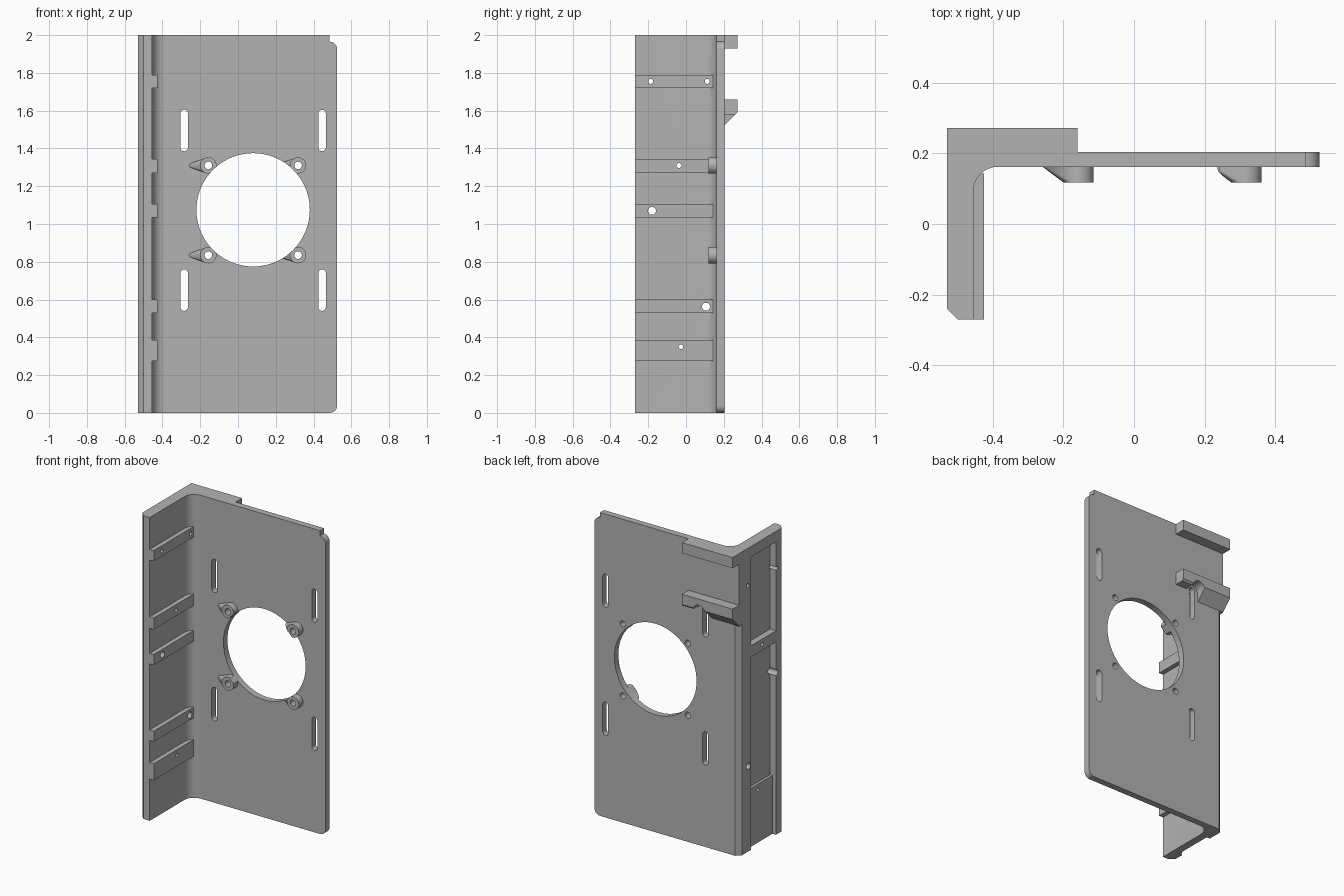
import bpy, bmesh
from math import sin, cos, pi, radians
from mathutils import Vector

if "Cube" in bpy.data.objects:
    bpy.data.objects.remove(bpy.data.objects["Cube"], do_unlink=True)

grey = bpy.data.materials.new("matte grey")
grey.use_nodes = True
colour = (0.45, 0.45, 0.45, 1)
grey.diffuse_color = colour
grey.node_tree.nodes["Principled BSDF"].inputs["Base Color"].default_value = colour

AXES = {"x": lambda u, v, w: (w, u, v),
        "y": lambda u, v, w: (u, w, v),
        "z": lambda u, v, w: (u, v, w)}


def make(name, bm):
    bmesh.ops.recalc_face_normals(bm, faces=bm.faces)
    mesh = bpy.data.meshes.new(name)
    bm.to_mesh(mesh)
    bm.free()
    mesh.materials.append(grey)
    ob = bpy.data.objects.new(name, mesh)
    bpy.context.collection.objects.link(ob)
    return ob


def prism(name, points, axis, lo, hi):
    """Extrude a flat outline along an axis."""
    bm = bmesh.new()
    ends = [[bm.verts.new(AXES[axis](u, v, w)) for u, v in points] for w in (lo, hi)]
    n = len(points)
    for end in ends:
        bm.faces.new(end)
    for i in range(n):
        j = (i + 1) % n
        bm.faces.new((ends[0][i], ends[0][j], ends[1][j], ends[1][i]))
    return make(name, bm)


def rect(u0, u1, v0, v1):
    return [(u0, v0), (u1, v0), (u1, v1), (u0, v1)]


def box(name, xs, ys, zs):
    return prism(name, rect(*xs, *ys), "z", *zs)


def arc(cu, cv, r, a0, a1, n=8):
    angles = [radians(a0 + (a1 - a0) * i / n) for i in range(n + 1)]
    return [(cu + r * cos(a), cv + r * sin(a)) for a in angles]


def circle(cu, cv, r, n=32):
    return arc(cu, cv, r, 0, 360, n)[:-1]


def cut(ob, cutters):
    """Subtract every cutter and bake the result."""
    for c in cutters:
        m = ob.modifiers.new("cut", "BOOLEAN")
        m.operation, m.solver, m.object = "DIFFERENCE", "EXACT", c
    bpy.context.view_layer.update()
    deps = bpy.context.evaluated_depsgraph_get()
    mesh = bpy.data.meshes.new_from_object(ob.evaluated_get(deps))
    ob.modifiers.clear()
    ob.data = mesh


FRONT, BACK, TAB = 0.162, 0.204, 0.272
LEFT, RIGHT, INNER, RIB = -0.53, 0.525, -0.455, -0.425
ALONG = (LEFT, -0.16)

# Angled body: back plate and side wall with an inside fillet
plan = [(LEFT, -0.24), (-0.5, -0.27), (INNER, -0.27)]
plan += arc(-0.385, 0.092, 0.07, 180, 90)
plan += [(RIGHT, FRONT), (RIGHT, BACK), (-0.5, BACK), (LEFT, 0.174)]
body = prism("angled_body", plan, "z", 0, 2)

# Cutters for the plate: fan opening, slots, corners
opening = prism("opening_cutter", circle(0.08, 1.075, 0.3, 72), "y", 0, 0.4)
cutters = [opening]
for x in (-0.285, 0.445):
    for z0, z1 in ((0.54, 0.76), (1.385, 1.605)):
        outline = arc(x, z1 - 0.02, 0.02, 0, 180) + arc(x, z0 + 0.02, 0.02, 180, 360)
        cutters.append(prism("slot_cutter", outline, "y", 0.1, 0.4))
low = [(0.6, -0.1), (0.6, 0.04)] + arc(0.485, 0.04, 0.04, 0, -90) + [(0.485, -0.1)]
high = [(0.6, 2.1), (0.485, 2.1)] + arc(0.485, 1.925, 0.04, 90, 0) + [(0.6, 1.925)]
cutters += [prism("corner_cutter", p, "y", 0.1, 0.3) for p in (low, high)]

# Cutters for the outer face of the wall: pockets split by a cross bar
for z0, z1 in ((0.385, 1.27), (1.345, 1.93)):
    cutters.append(box("pocket_cutter", (-0.6, -0.487), (-0.18, 0.08), (z0, z1)))
cutters.append(box("channel_cutter", (-0.6, -0.505), (-0.18, 0.08), (-0.1, 0.39)))

# Screw holes through wall and ribs
screws = []
for y, z, r in ((-0.187, 1.755, 0.013), (0.113, 1.755, 0.013), (-0.037, 1.31, 0.013),
                (-0.18, 1.07, 0.021), (0.106, 0.562, 0.021), (-0.027, 0.35, 0.012)):
    screws.append(prism("screw_cutter", circle(y, z, r, 20), "x", -0.7, -0.3))

# Screw holes through the plate and bosses
CENTRES = [(x, z) for x in (-0.157, 0.318) for z in (0.835, 1.31)]
boss_holes = [prism("boss_hole_cutter", circle(x, z, 0.02, 24), "y", 0, 0.3)
              for x, z in CENTRES]
cut(body, cutters + screws + boss_holes)

# Tear-shaped bosses with a ramp towards the wall
for (x, z), hole in zip(CENTRES, boss_holes):
    bm = bmesh.new()
    for u, v in circle(x, z, 0.043, 40):
        bm.verts.new((u, 0.118, v))
        bm.verts.new((u, FRONT + 0.002, v))
    for u, v in circle(x - 0.09, z, 0.012, 12):
        bm.verts.new((u, FRONT, v))
    hull = bmesh.ops.convex_hull(bm, input=bm.verts)
    bmesh.ops.delete(bm, geom=list({g for g in hull["geom_interior"] + hull["geom_unused"]
                                    if isinstance(g, bmesh.types.BMVert)}), context="VERTS")
    bmesh.ops.dissolve_limit(bm, angle_limit=radians(1), verts=bm.verts, edges=bm.edges)
    boss = make("screw_boss", bm)
    cut(boss, [hole, opening])

# Cross ribs on the inner side of the wall
ribs = []
for z0, z1 in ((0.275, 0.385), (0.53, 0.6), (1.035, 1.105), (1.27, 1.345), (1.72, 1.79)):
    rib = box("wall_rib", (INNER, RIB), (-0.27, 0.143), (z0, z1))
    cut(rib, screws)
    ribs.append(rib)

# Top lip and filled rear corner
box("top_lip", ALONG, (BACK, TAB), (1.93, 2))
prism("rear_corner", [(LEFT, 0.174), (-0.5, BACK), (LEFT, BACK)], "z", 1.52, 2)

# Lower rear hook: straight bar plus wedge, arched over the slot
hook = prism("rear_hook", [(BACK, 1.66), (TAB, 1.66), (TAB, 1.592), (BACK, 1.522)],
             "x", *ALONG)
arch = prism("arch_cutter", arc(-0.285, 1.575, 0.045, 0, 180, 16)
             + [(-0.34, 1.45), (-0.23, 1.45)], "y", 0.1, 0.4)
trim = box("trim_cutter", (-0.25, -0.1), (0.1, 0.4), (1.4, 1.58))
cut(hook, [arch, trim])

# Remove the helpers and shade
for ob in list(bpy.context.scene.objects):
    if "_cutter" in ob.name:
        bpy.data.objects.remove(ob, do_unlink=True)
bpy.ops.object.select_all(action="DESELECT")
for ob in bpy.context.scene.objects:
    if ob.type == "MESH":
        ob.select_set(True)
        bpy.context.view_layer.objects.active = ob
bpy.ops.object.shade_smooth_by_angle(angle=radians(30))
